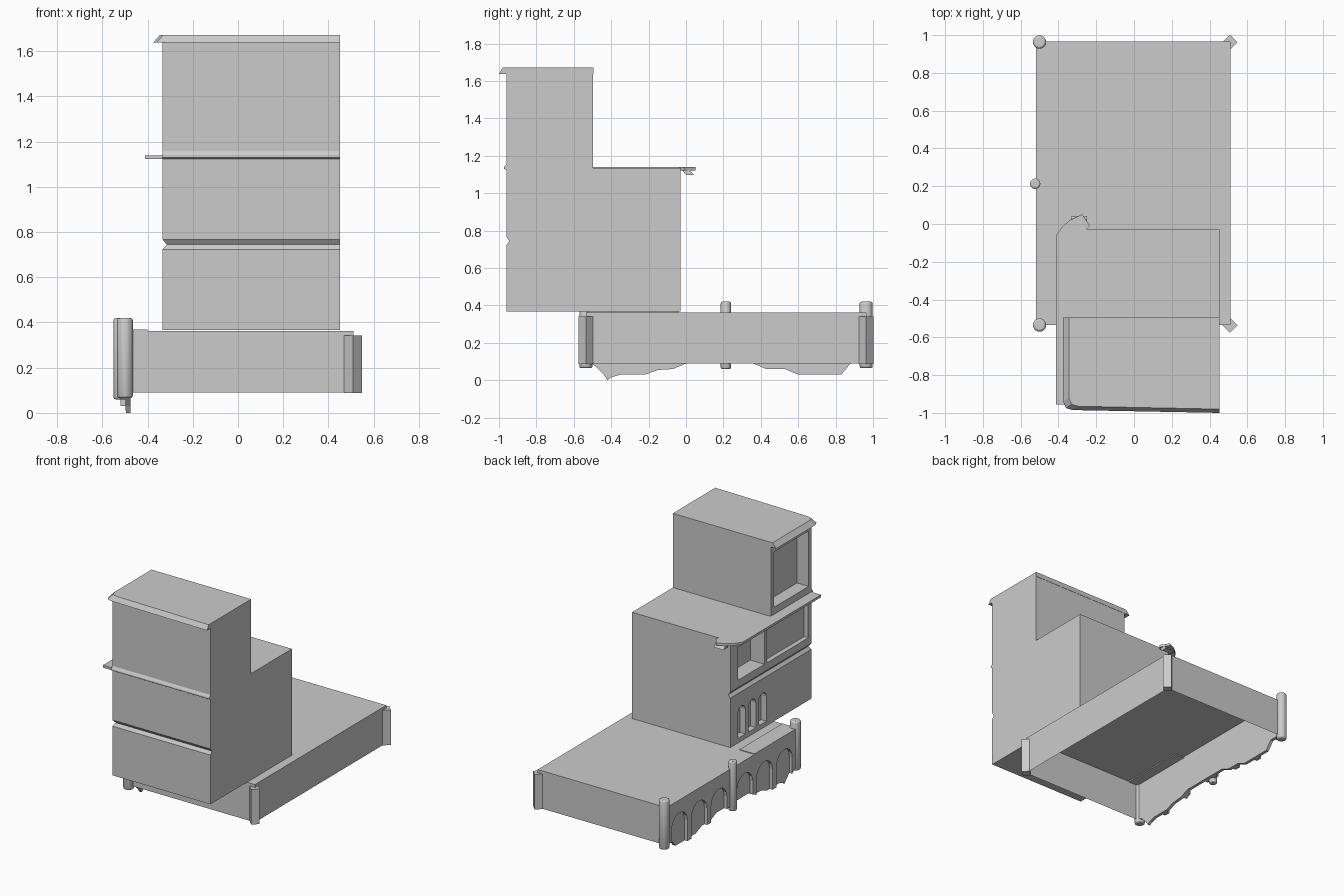
import bpy, bmesh, math

if "Cube" in bpy.data.objects:
    bpy.data.objects.remove(bpy.data.objects["Cube"])


def prism(name, pts, axis, a, b):
    """Extrude a 2D outline along an axis (0: pts are y,z; 1: x,z; 2: x,y)."""
    bm = bmesh.new()
    rings = []
    for d in (a, b):
        ring = []
        for p in pts:
            c = list(p)
            c.insert(axis, d)
            ring.append(bm.verts.new(c))
        rings.append(ring)
        bm.faces.new(ring)
    n = len(pts)
    for i in range(n):
        j = (i + 1) % n
        bm.faces.new((rings[0][i], rings[0][j], rings[1][j], rings[1][i]))
    bmesh.ops.recalc_face_normals(bm, faces=bm.faces)
    me = bpy.data.meshes.new(name)
    bm.to_mesh(me)
    bm.free()
    ob = bpy.data.objects.new(name, me)
    bpy.context.collection.objects.link(ob)
    return ob


def rect(u0, v0, u1, v1):
    return [(u0, v0), (u1, v0), (u1, v1), (u0, v1)]


def arch(c, w, z0, z1, n=8):
    """Round-topped opening outline in y,z."""
    r = w / 2
    top = [(c + r * math.cos(math.pi * i / n), z1 - r + r * math.sin(math.pi * i / n))
           for i in range(n + 1)]
    return [(c - r, z0), (c + r, z0)] + top


def cut(ob, cutter):
    cutter.hide_render = True
    m = ob.modifiers.new("cut", 'BOOLEAN')
    m.operation = 'DIFFERENCE'
    m.solver = 'EXACT'
    m.object = cutter
    bpy.context.view_layer.objects.active = ob
    bpy.ops.object.modifier_apply(modifier=m.name)
    bpy.data.objects.remove(cutter)


def bevel(ob, width, seg=2):
    m = ob.modifiers.new("bevel", 'BEVEL')
    m.width = width
    m.segments = seg


# Base terrace: hollow, open underneath and behind the arcade side
base = prism("base_terrace", rect(-0.50, -0.535, 0.51, 0.965), 2, 0.09, 0.363)
bm = bmesh.new()
bm.from_mesh(base.data)
bm.normal_update()
bmesh.ops.delete(bm, geom=[f for f in bm.faces if f.normal.z < -0.9 or f.normal.x < -0.9],
                 context='FACES_ONLY')
bm.to_mesh(base.data)
bm.free()

# Arcade wall on the left, with an uneven lower edge
low = [(-0.535, 0.09), (-0.49, 0.08), (-0.42, 0.01), (-0.35, 0.03), (-0.22, 0.03),
       (-0.15, 0.055), (-0.07, 0.06), (0, 0.09), (0.36, 0.09), (0.43, 0.06),
       (0.53, 0.06), (0.60, 0.03), (0.83, 0.03), (0.88, 0.09), (0.965, 0.09)]
arcade = prism("arcade_wall", low + [(0.965, 0.363), (-0.535, 0.363)], 0, -0.52, -0.475)
for start in (-0.50, 0.245):
    for k in range(3):
        c = start + 0.12 + k * 0.225
        cut(arcade, prism("niche", arch(c, 0.18, -0.1, 0.27), 0, -0.6, -0.497))
# Foot hanging below the wall
prism("arcade_foot", [(-0.46, 0.06), (-0.42, 0.0), (-0.37, 0.04)], 0, -0.495, -0.475)


# Round posts on the left, square posts on the right corners
def post(name, x, y, r, z0, z1):
    bpy.ops.mesh.primitive_cylinder_add(vertices=10, radius=r, depth=z1 - z0,
                                        location=(x, y, (z0 + z1) / 2))
    ob = bpy.context.object
    ob.name = name
    bevel(ob, 0.015)
    bpy.ops.object.shade_smooth_by_angle()


post("back_post", -0.50, 0.963, 0.037, 0.065, 0.42)
post("middle_post", -0.523, 0.213, 0.029, 0.06, 0.42)
post("front_post", -0.50, -0.535, 0.037, 0.065, 0.42)
for tag, y in (("back", 0.962), ("front", -0.535)):
    d = 0.04
    prism(tag + "_square_post", [(0.508 - d, y), (0.508, y - d), (0.508 + d, y), (0.508, y + d)],
          2, 0.088, 0.342)

# Tower: L-shaped side profile
X0, X1 = -0.333, 0.452
tower = prism("tower", [(-0.96, 0.367), (-0.03, 0.367), (-0.03, 1.135), (-0.497, 1.135),
                        (-0.497, 1.655), (-0.96, 1.655)], 0, X0, X1)
# String-course grooves on the left and front
cut(tower, prism("groove", [(-0.36, 0.69), (-0.316, 0.745), (-0.36, 0.80)], 1, -1.1, 0.1))
cut(tower, prism("groove", [(-0.985, 0.69), (-0.943, 0.745), (-0.985, 0.80)], 0, -0.5, 0.6))
# Upper bay, middle window and shallow panel, lower arched windows
cut(tower, prism("bay", rect(-0.925, 1.19, -0.53, 1.59), 0, -0.5, -0.24))
cut(tower, prism("window", rect(-0.42, 0.82, -0.12, 1.06), 0, -0.5, -0.22))
cut(tower, prism("panel", rect(-0.92, 0.82, -0.45, 1.06), 0, -0.5, -0.30))
for k in range(3):
    cut(tower, prism("lancet", arch(-0.16 - k * 0.12, 0.085, 0.40, 0.62), 0, -0.5, -0.29))

# Upper roof slab with a rounded front-left corner and sloped edge
roof = prism("upper_roof", [(X1, -0.495), (-0.375, -0.495), (-0.375, -0.94), (-0.36, -0.975),
                            (-0.325, -0.985), (X1, -1.0)], 2, 1.638, 1.672)
for v in roof.data.vertices:
    if v.co.z > 1.65:
        if v.co.x < 0:
            v.co.x += 0.03
        if v.co.y < -0.9:
            v.co.y += 0.02

# Lower roof skirt along the left, curling round the back corner
prism("lower_eave", [(-0.33, -0.955), (-0.412, -0.955), (-0.412, -0.06), (-0.38, -0.015),
                     (-0.34, 0.02), (-0.275, 0.052), (-0.233, -0.01), (-0.26, -0.035),
                     (-0.32, -0.035)], 2, 1.122, 1.139)
# Drooping lip at the back corner
prism("eave_lip", [(-0.03, 1.135), (0.01, 1.135), (0.042, 1.098), (0.0, 1.098)], 0, -0.33, -0.25)
# Slim front ledge at the floor line
prism("front_ledge", [(-0.955, 1.12), (-0.972, 1.13), (-0.972, 1.14), (-0.955, 1.165)],
      0, X0, X1)
# Narrow landing beside the tower
prism("side_landing", rect(-0.52, -0.53, -0.40, -0.04), 2, 0.355, 0.368)
